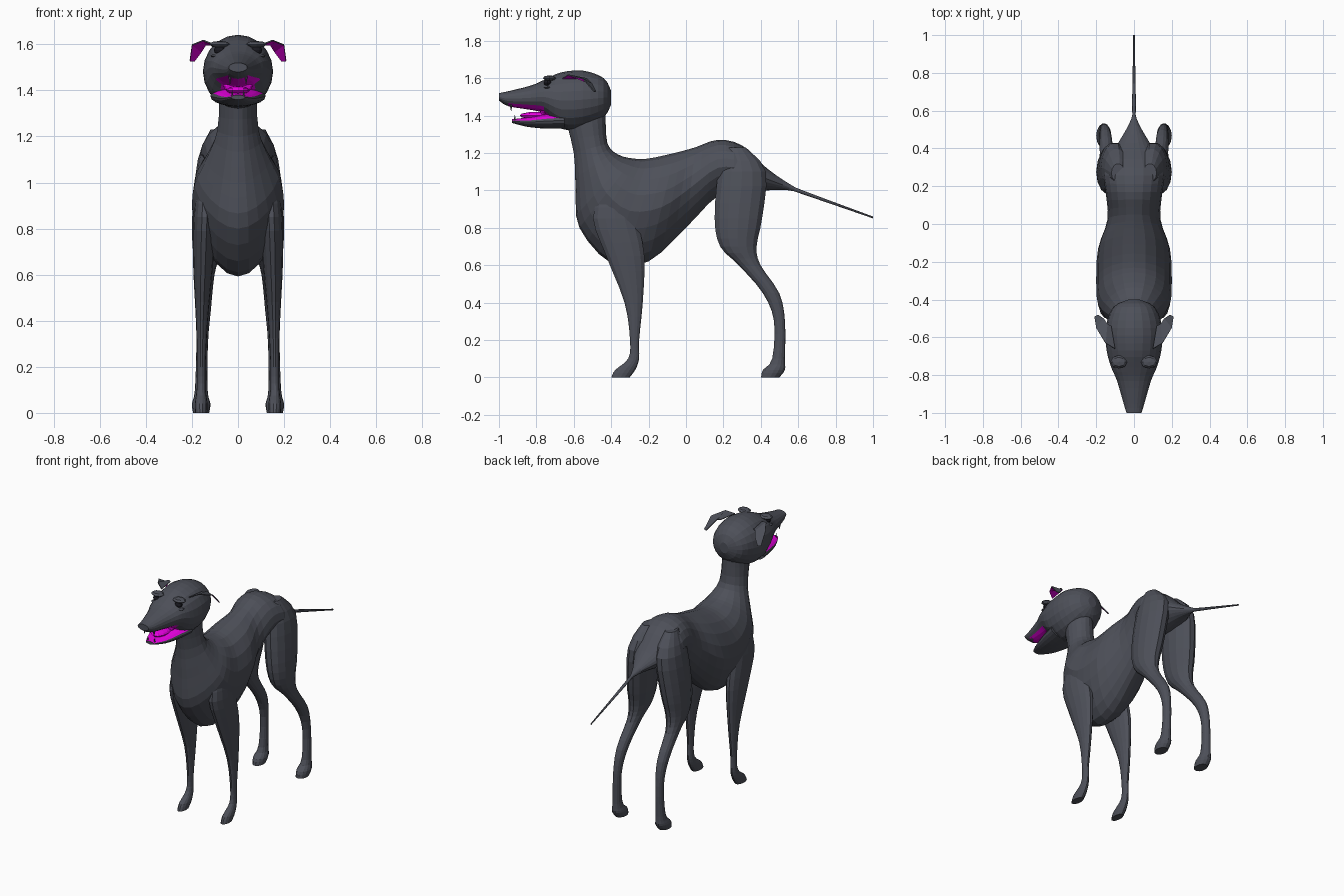
import bpy, bmesh, math
from mathutils import Vector

default_cube = bpy.data.objects.get("Cube")
if default_cube:
    bpy.data.objects.remove(default_cube, do_unlink=True)


def make_material(name, rgb):
    material = bpy.data.materials.new(name)
    material.use_nodes = True
    material.diffuse_color = (*rgb, 1)
    shader = material.node_tree.nodes["Principled BSDF"]
    shader.inputs["Base Color"].default_value = (*rgb, 1)
    return material


slate = make_material("slate coat", (0.075, 0.08, 0.1))
pink = make_material("magenta skin", (0.8, 0, 0.75))
black = make_material("black eye", (0.01, 0.01, 0.015))


def finish(name, bm, materials, rule=None):
    """Turn a bmesh into an object; the rule picks a material per face."""
    bmesh.ops.recalc_face_normals(bm, faces=bm.faces)
    bm.normal_update()
    if rule:
        for face in bm.faces:
            face.material_index = int(rule(face))
    mesh = bpy.data.meshes.new(name)
    bm.to_mesh(mesh)
    bm.free()
    for material in materials:
        mesh.materials.append(material)
    obj = bpy.data.objects.new(name, mesh)
    bpy.context.collection.objects.link(obj)
    return obj


def interpolate(rows, steps):
    """Catmull-Rom interpolation between neighbouring sections."""
    points = [Vector(row) for row in rows]
    points = [points[0]] + points + [points[-1]]
    result = []
    for a, b, c, d in zip(points, points[1:], points[2:], points[3:]):
        for step in range(steps):
            t = step / steps
            result.append(b + ((c - a) * t
                               + (2 * a - 5 * b + 4 * c - d) * t * t
                               + (3 * b - a - 3 * c + d) * t ** 3) / 2)
    return result + [points[-1]]


def loft(name, rows, side=1, sides=20, steps=3, keel=0, rule=None):
    """Rows: lower edge (y, z), upper edge (y, z), half width, centre x."""
    bm = bmesh.new()
    rings = []
    for low_y, low_z, high_y, high_z, width, centre in interpolate(rows, steps):
        low, high = Vector((0, low_y, low_z)), Vector((0, high_y, high_z))
        ring = []
        for k in range(sides):
            angle = math.tau * k / sides
            up = math.sin(angle)
            across = width * math.cos(angle) * (1 + keel * min(up, 0))
            point = (low + high) / 2 + (high - low) / 2 * up
            point.x = side * (centre + across)
            ring.append(bm.verts.new(point))
        rings.append(ring)
    for a, b in zip(rings, rings[1:]):
        for k in range(sides):
            bm.faces.new((a[k - 1], a[k], b[k], b[k - 1]))
    bm.faces.new(rings[0])
    bm.faces.new(rings[-1])
    return finish(name, bm, [slate, pink], rule)


def leg(name, rows, side, lean, stoutness):
    """Rows: height, front edge, back edge. Thick parts are also wider."""
    sections = []
    for z, front, back in rows:
        width = 0.01 + stoutness * (back - front)
        sections.append((front, z, back, z, width, 0.16 - lean * z * z))
    loft(name, sections, side, sides=14)


def upright(rows):
    """Rows: y, bottom, top, half width, as sections facing forward."""
    return [(y, bottom, y, top, width, 0) for y, bottom, top, width in rows]


def ball(name, position, scale, material, segments=12):
    bm = bmesh.new()
    bmesh.ops.create_uvsphere(bm, u_segments=segments, v_segments=segments // 2, radius=1)
    bmesh.ops.scale(bm, vec=scale, verts=bm.verts)
    bmesh.ops.translate(bm, vec=position, verts=bm.verts)
    finish(name, bm, [material])


def fang(name, position, base, tip):
    bm = bmesh.new()
    bmesh.ops.create_cone(bm, cap_ends=True, segments=6, radius1=base, radius2=tip, depth=0.04)
    bmesh.ops.translate(bm, vec=position, verts=bm.verts)
    finish(name, bm, [slate])


def ear(name, rows, side):
    """A folded flap with a coloured inside."""
    bm = bmesh.new()
    edges = [[bm.verts.new((side * x, y, z)) for x, y, z in row] for row in rows]
    for a, b in zip(edges, edges[1:]):
        bm.faces.new((a[0], b[0], b[1], a[1]))
    flap = finish(name, bm, [slate, pink])
    if flap.data.polygons[1].normal.z < 0:
        flap.data.flip_normals()
    shell = flap.modifiers.new("inner skin", "SOLIDIFY")
    shell.thickness = 0.006
    shell.offset = -1
    shell.material_offset = 1


# Neck, chest, belly, rump and tail in one sweep
trunk = [(-.65, 1.4, -.43, 1.4, .08),
         (-.6, 1.2, -.42, 1.25, .09),
         (-.59, 1, -.36, 1.19, .14),
         (-.57, .8, -.28, 1.17, .19),
         (-.4, .61, -.2, 1.17, .2),
         (-.2, .62, -.06, 1.2, .19),
         (0, .8, .05, 1.23, .14),
         (.17, .97, .17, 1.27, .15),
         (.3, .98, .3, 1.24, .16),
         (.44, 1, .43, 1.12, .08),
         (.55, 1, .56, 1.03, .015),
         (.65, .97, .65, .99, .01),
         (1, .85, 1, .86, .004)]
loft("body_and_tail", [(*row, 0) for row in trunk], keel=.25)

# Skull with upper muzzle, and the lower jaw; their mouth sides are coloured
loft("head", upright([(-.4, 1.46, 1.53, .03),
                      (-.44, 1.39, 1.6, .11),
                      (-.55, 1.33, 1.64, .15),
                      (-.67, 1.33, 1.63, .145),
                      (-.76, 1.41, 1.59, .12),
                      (-.83, 1.43, 1.56, .09),
                      (-.95, 1.45, 1.53, .055),
                      (-1, 1.48, 1.52, .04)]),
     rule=lambda f: f.normal.z < -.7 and -.95 < f.calc_center_median().y < -.74)
loft("lower_jaw", upright([(-.65, 1.33, 1.42, .12),
                           (-.75, 1.33, 1.41, .1),
                           (-.85, 1.34, 1.39, .07),
                           (-.93, 1.36, 1.38, .03)]),
     rule=lambda f: f.normal.z > .7)
ball("tongue", (0, -.8, 1.4), (.05, .09, .02), pink)
ball("throat", (0, -.76, 1.42), (.065, .02, .03), pink)
ball("nose", (0, -.975, 1.5), (.04, .025, .02), slate)

front_rows = [(1, -.45, -.3), (.85, -.5, -.26), (.65, -.43, -.22), (.4, -.33, -.23),
              (.2, -.3, -.25), (.1, -.31, -.25), (.04, -.38, -.27), (0, -.4, -.3)]
hind_rows = [(1.23, .22, .32), (1.1, .17, .43), (.85, .15, .41), (.7, .18, .38),
             (.6, .28, .4), (.45, .41, .5), (.3, .47, .53), (.1, .46, .53),
             (.04, .41, .53), (0, .4, .5)]
# Outer and inner edge of the ear, from root to tip
ear_rows = [((.1, -.66, 1.6), (.12, -.54, 1.6)),
            ((.15, -.63, 1.62), (.14, -.53, 1.6)),
            ((.2, -.55, 1.6), (.16, -.5, 1.57)),
            ((.21, -.49, 1.53), (.19, -.48, 1.53))]

for side, tag in ((1, "left"), (-1, "right")):
    leg(tag + "_front_leg", front_rows, side, lean=.02, stoutness=.16)
    leg(tag + "_hind_leg", hind_rows, side, lean=.05, stoutness=.25)
    ear(tag + "_ear", ear_rows, side)
    # Eye between brow and lower lid
    ball(tag + "_eye", (side * .08, -.74, 1.575), (.025, .02, .02), black)
    ball(tag + "_brow", (side * .08, -.73, 1.6), (.045, .035, .015), slate, 8)
    ball(tag + "_lower_lid", (side * .085, -.74, 1.55), (.035, .025, .01), slate, 8)
    ball(tag + "_nostril", (side * .02, -.99, 1.505), (.008, .008, .006), black, 8)
    # Fangs taper downwards above and upwards below
    fang(tag + "_upper_fang", (side * .035, -.935, 1.44), base=0, tip=.008)
    fang(tag + "_lower_fang", (side * .025, -.915, 1.385), base=.008, tip=0)
